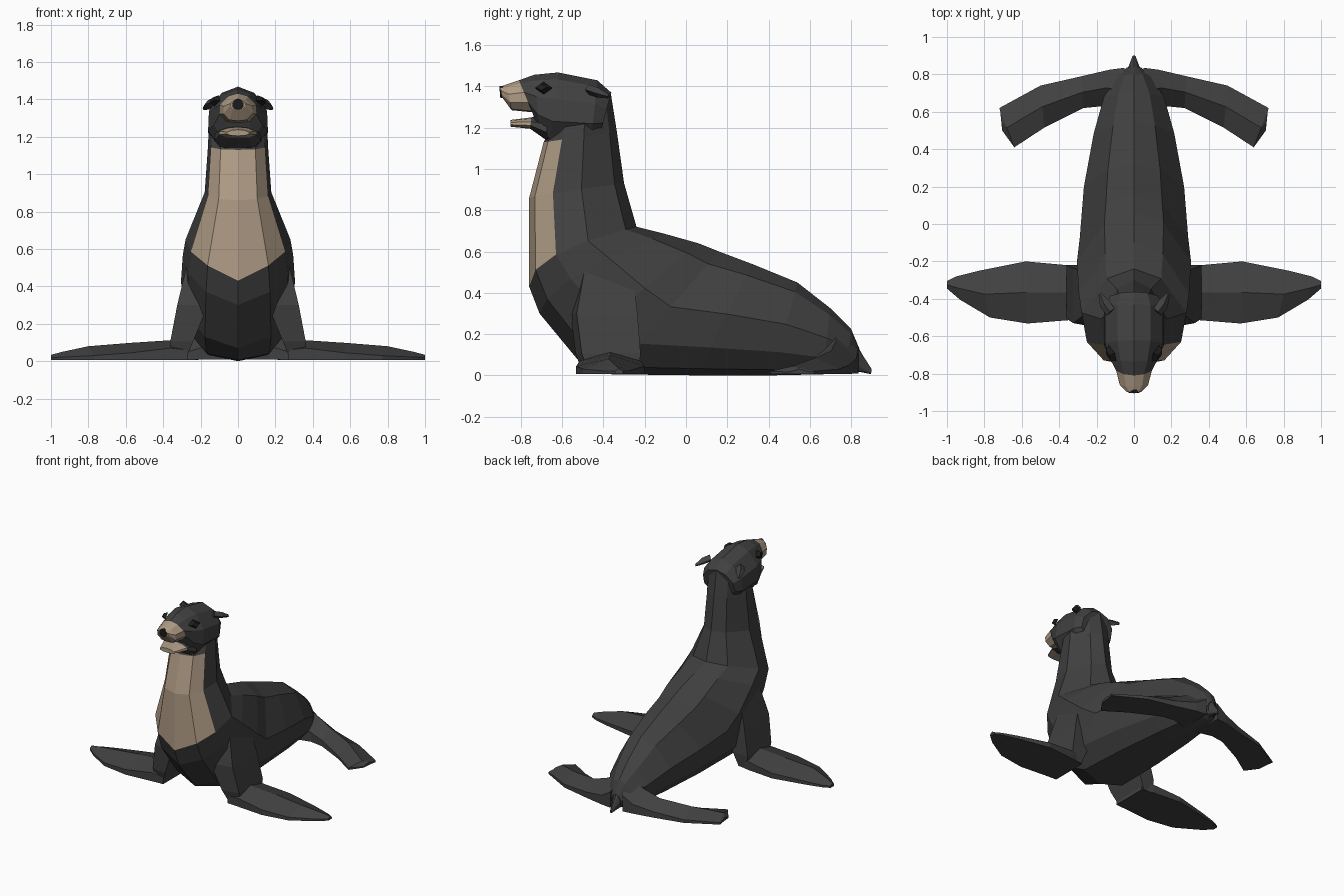
import bpy, bmesh
from mathutils import Vector

if "Cube" in bpy.data.objects:
    bpy.data.objects.remove(bpy.data.objects["Cube"])


def material(name, rgb):
    m = bpy.data.materials.new(name)
    m.diffuse_color = (*rgb, 1)
    m.use_nodes = True
    m.node_tree.nodes["Principled BSDF"].inputs["Base Color"].default_value = m.diffuse_color
    return m


FUR = material("dark fur", (0.052, 0.052, 0.052))
TAN = material("tan fur", (0.43, 0.33, 0.235))
BLACK = material("black", (0.012, 0.012, 0.013))


def loft(name, rings, mats, rule=None, mirror=False):
    """Skin a list of equal-sized point rings and cap both ends."""
    bm = bmesh.new()
    vs = [[bm.verts.new(p) for p in ring] for ring in rings]
    n = len(vs[0])
    for r, (a, b) in enumerate(zip(vs, vs[1:])):
        for i in range(n):
            j = (i + 1) % n
            f = bm.faces.new((a[i], a[j], b[j], b[i]))
            if rule and rule(r, i, f.calc_center_median()):
                f.material_index = 1
    for end, r in ((vs[0], 0), (vs[-1], len(rings) - 1)):
        f = bm.faces.new(end)
        if rule and rule(r, -1, f.calc_center_median()):
            f.material_index = 1
    bmesh.ops.recalc_face_normals(bm, faces=bm.faces)
    me = bpy.data.meshes.new(name)
    bm.to_mesh(me)
    bm.free()
    for m in mats:
        me.materials.append(m)
    ob = bpy.data.objects.new(name, me)
    bpy.context.collection.objects.link(ob)
    if mirror:
        ob.modifiers.new("mirror", 'MIRROR')
    return ob


def oval(low, high, w, k=1.0, prof=((.06, .58), (.25, .9), (.55, 1), (.9, .52))):
    """Ten-sided ring between a belly point and a back point (y, z)."""
    def at(t, x):
        return Vector((x, low[0] + (high[0] - low[0]) * t,
                       low[1] + (high[1] - low[1]) * t ** k))
    right = [at(t, w * f) for t, f in prof]
    left = [at(t, -w * f) for t, f in reversed(prof)]
    return [at(0, 0)] + right + [at(1, 0)] + left


# Neck, chest and torso in one sweep, with the tan bib on the throat
body = [
    oval((-.64, 1.22), (-.365, 1.37), .155),
    oval((-.69, 1.13), (-.335, 1.18), .16),
    oval((-.76, .86), (-.30, .93), .178, .8),
    oval((-.76, .43), (-.24, .72), .28, .45),
    oval((-.71, .30), (-.10, .685), .295, .6),
    oval((-.52, .07), (.06, .64), .305, .8),
    oval((-.36, .005), (.16, .60), .29),
    oval((.05, .0), (.32, .54), .268),
    oval((.42, .0), (.54, .45), .215),
    oval((.66, .005), (.70, .325), .16),
    oval((.78, .01), (.80, .225), .09),
    oval((.83, .03), (.84, .13), .04),
]
loft("body", body, [FUR, TAN],
     lambda r, i, c: r in (1, 2) and i in (0, 1, 8, 9))

# Head with tan muzzle
hp = ((.04, .6), (.3, 1), (.62, .97), (.9, .55))
head = [
    oval((-.42, 1.16), (-.362, 1.37), .13, 1, hp),
    oval((-.46, 1.13), (-.43, 1.43), .16, 1, hp),
    oval((-.66, 1.13), (-.62, 1.468), .16, 1, hp),
    oval((-.71, 1.18), (-.735, 1.457), .13, 1, hp),
    oval((-.745, 1.275), (-.81, 1.43), .098, 1, hp),
    oval((-.845, 1.285), (-.87, 1.41), .078, 1, hp),
    oval((-.893, 1.35), (-.90, 1.397), .042, 1, hp),
]
loft("head", head, [FUR, TAN], lambda r, i, c: r >= 4)

# Lower jaw
jaw = [
    oval((-.67, 1.135), (-.68, 1.27), .125, 1, hp),
    oval((-.755, 1.195), (-.75, 1.25), .10, 1, hp),
    oval((-.85, 1.205), (-.85, 1.238), .06, 1, hp),
]
loft("lower_jaw", jaw, [FUR, TAN], lambda r, i, c: c.y < -.74)

# Nose pad
loft("nose", [
    oval((-.87, 1.345), (-.87, 1.405), .034),
    oval((-.90, 1.345), (-.905, 1.402), .03),
], [BLACK])


def diamond(c, out, along, up):
    """Four-sided ring round a centre."""
    c, a, u = Vector(c) + Vector(out), Vector(along), Vector(up)
    return [c + a, c + u, c - a, c - u]


# Eyes, set on the sides of the brow
loft("eyes", [
    diamond((.115, -.69, 1.392), (0, 0, 0), (.02, .042, 0), (-.012, 0, .03)),
    diamond((.115, -.69, 1.392), (.024, -.012, .004), (.012, .026, 0), (-.008, 0, .016)),
], [BLACK], mirror=True)

# Small pointed ears
loft("ears", [
    diamond((.125, -.47, 1.385), (0, 0, 0), (.02, -.02, 0), (.004, 0, .025)),
    diamond((.158, -.425, 1.37), (0, 0, 0), (.022, -.02, 0), (.004, 0, .024)),
    diamond((.182, -.375, 1.352), (0, 0, 0), (.008, -.005, 0), (0, 0, .01)),
], [FUR], mirror=True)


def box_ring(z, x0, x1, y0, y1):
    return [(x0, y0, z), (x1, y0 + .03, z), (x1, y1, z), (x0, y1, z)]


# Upper arms
loft("upper_arms", [
    box_ring(.52, .10, .272, -.52, -.26),
    box_ring(.30, .16, .325, -.56, -.235),
    box_ring(.105, .24, .362, -.535, -.22),
    box_ring(.008, .28, .362, -.50, -.23),
], [FUR], mirror=True)


def fin(a, b, ridge, edge, base=.006):
    """Flipper section from front point a to rear point b (x, y)."""
    m = ((a[0] + b[0]) / 2, (a[1] + b[1]) / 2)
    return [(*a, base), (*a, edge), (*m, ridge), (*b, edge), (*b, base)]


# Front flippers
loft("front_flippers", [
    fin((.27, -.51), (.27, -.24), .10, .06),
    fin((.36, -.515), (.36, -.22), .112, .07),
    fin((.57, -.532), (.58, -.20), .098, .045),
    fin((.77, -.50), (.83, -.25), .08, .03),
    fin((.93, -.405), (.95, -.28), .05, .022),
    fin((1.0, -.345), (1.0, -.305), .034, .02),
], [FUR], mirror=True)

# Hind flippers
loft("hind_flippers", [
    fin((.05, .60), (.05, .835), .22, .13, .01),
    fin((.17, .63), (.13, .825), .17, .08, .01),
    fin((.27, .62), (.28, .79), .12, .05),
    fin((.48, .515), (.50, .74), .085, .03),
    fin((.64, .41), (.72, .62), .045, .02),
    fin((.705, .50), (.715, .60), .03, .016),
], [FUR], mirror=True)

# Tail
loft("tail", [
    oval((.79, .02), (.80, .20), .05),
    oval((.85, .015), (.855, .10), .025),
    oval((.897, .006), (.90, .03), .008),
], [FUR])
